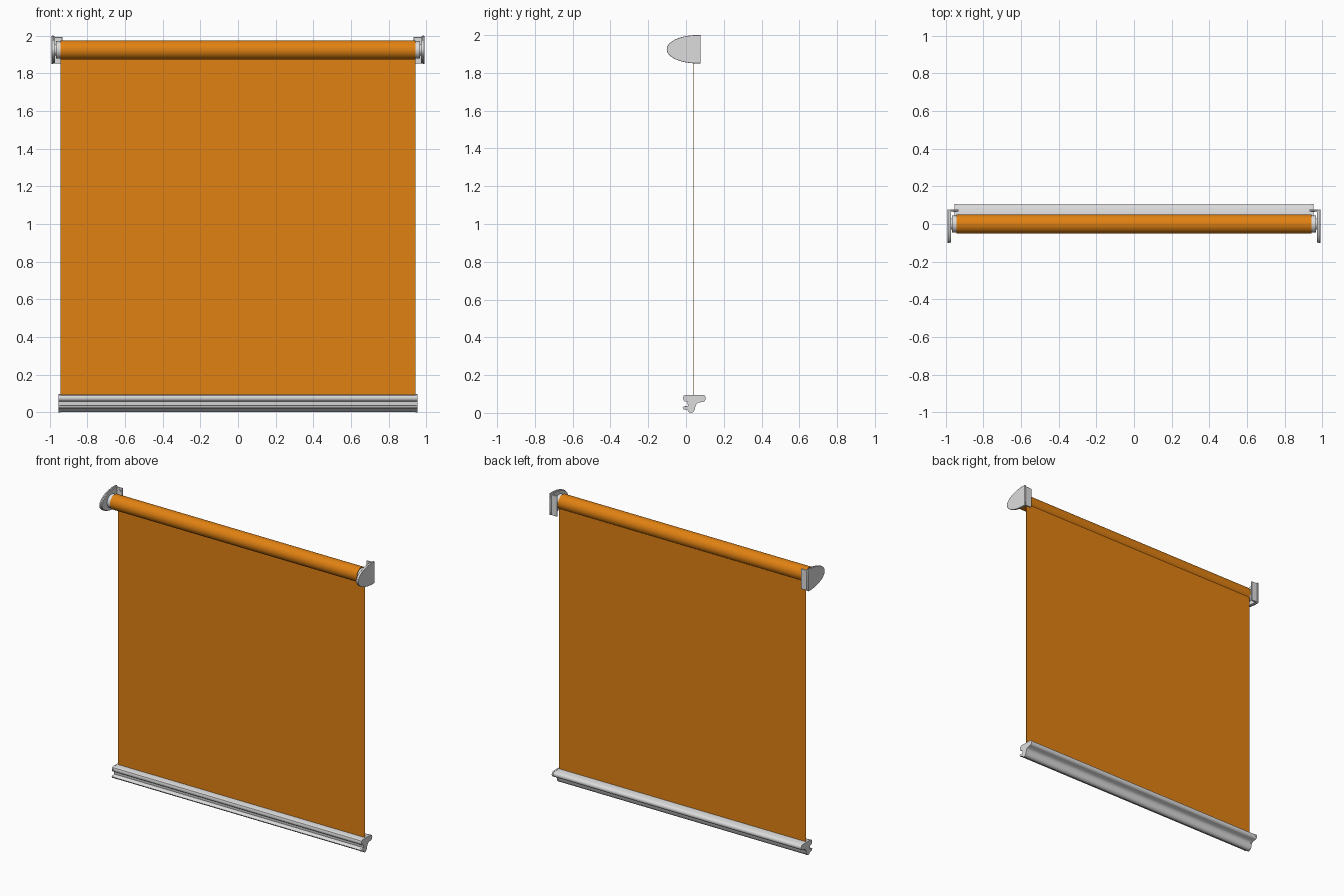
import bpy, bmesh, math

if "Cube" in bpy.data.objects:
    bpy.data.objects.remove(bpy.data.objects["Cube"])


def material(name, rgb):
    m = bpy.data.materials.new(name)
    m.diffuse_color = (*rgb, 1)
    m.use_nodes = True
    m.node_tree.nodes["Principled BSDF"].inputs["Base Color"].default_value = m.diffuse_color
    return m


ORANGE = material("orange fabric", (0.75, 0.22, 0.006))
GREY = material("light grey metal", (0.72, 0.72, 0.72))

ROLL_Z = 1.925


def prism(name, pts, x0, x1, mat, bevel=0.0, mirror=False, angle=35):
    """Extrude a (y, z) outline along x from x0 to x1."""
    bm = bmesh.new()
    face = bm.faces.new([bm.verts.new((x0, y, z)) for y, z in pts])
    ext = bmesh.ops.extrude_face_region(bm, geom=[face])
    verts = [g for g in ext["geom"] if isinstance(g, bmesh.types.BMVert)]
    bmesh.ops.translate(bm, verts=verts, vec=(x1 - x0, 0, 0))
    bmesh.ops.recalc_face_normals(bm, faces=bm.faces)
    me = bpy.data.meshes.new(name)
    bm.to_mesh(me)
    bm.free()
    me.materials.append(mat)
    ob = bpy.data.objects.new(name, me)
    bpy.context.collection.objects.link(ob)
    bpy.ops.object.select_all(action="DESELECT")
    ob.select_set(True)
    bpy.context.view_layer.objects.active = ob
    bpy.ops.object.shade_smooth_by_angle(angle=math.radians(angle))
    if bevel:
        b = ob.modifiers.new("bevel", "BEVEL")
        b.width, b.segments, b.limit_method = bevel, 2, "ANGLE"
        b.angle_limit = math.radians(50)
    if mirror:
        ob.modifiers.new("mirror", "MIRROR")
    return ob


def circle(r, y=0.0, z=ROLL_Z, n=64):
    return [(y + r * math.cos(2 * math.pi * i / n), z + r * math.sin(2 * math.pi * i / n))
            for i in range(n)]


def rect(y0, y1, z0, z1):
    return [(y0, z0), (y1, z0), (y1, z1), (y0, z1)]


def d_shape(inset=0.0, n=40):
    """Half ellipse pointing to the front with a flat back."""
    pts = [(0.06 - (0.162 - inset) * math.sin(math.pi * i / n),
            ROLL_Z + (0.075 - inset) * math.cos(math.pi * i / n)) for i in range(n + 1)]
    return pts + [(0.077 - inset, ROLL_Z - 0.075 + inset), (0.077 - inset, ROLL_Z + 0.075 - inset)]


def scaled(pts, s, c=(0.045, 0.055)):
    return [(c[0] + (y - c[0]) * s, c[1] + (z - c[1]) * s) for y, z in pts]


# Fabric roll and hanging sheet
prism("fabric_roll", circle(0.051), -0.943, 0.943, ORANGE)
prism("fabric_sheet", rect(0.037, 0.039, 0.085, ROLL_Z), -0.943, 0.943, ORANGE)

# Tube ends and bearing hubs
prism("tube_ends", circle(0.046), 0.93, 0.968, GREY, mirror=True)
prism("bearing_hubs", circle(0.03), 0.96, 0.98, GREY, mirror=True)

# Side brackets: outer cover, inner plate, wall flange, screws
prism("bracket_covers", d_shape(), 0.979, 0.99, GREY, 0.002, True)
prism("bracket_plates", d_shape(0.004), 0.971, 0.98, GREY, 0.001, True)
prism("wall_flanges", rect(0.067, 0.077, ROLL_Z - 0.073, ROLL_Z + 0.068),
      0.932, 0.978, GREY, 0.003, True)
for name, z in (("upper_screws", 1.972), ("lower_screws", 1.872)):
    bpy.ops.mesh.primitive_cylinder_add(vertices=20, radius=0.008, depth=0.004,
                                        location=(0, 0, 0), rotation=(0, 0, 0))
    ob = bpy.context.object
    ob.name = name
    for v in ob.data.vertices:
        x, y, h = v.co
        v.co = (0.95 + x, 0.066 + h, z + y)
    ob.data.flip_normals()
    ob.data.materials.append(GREY)
    ob.modifiers.new("mirror", "MIRROR")

# Bottom bar profile
BAR = [(0.025, 0.0), (0.038, 0.004), (0.046, 0.016), (0.049, 0.03), (0.054, 0.045),
       (0.065, 0.055), (0.09, 0.058), (0.101, 0.064), (0.105, 0.077), (0.101, 0.09),
       (0.09, 0.096), (0.0, 0.096), (-0.012, 0.091), (-0.016, 0.08), (-0.014, 0.067),
       (-0.005, 0.06), (0.008, 0.058), (0.01, 0.036), (-0.012, 0.034), (-0.018, 0.027),
       (-0.012, 0.018), (0.008, 0.014), (0.015, 0.004)]
prism("bottom_bar", scaled(BAR, 0.97), -0.944, 0.944, GREY, angle=45)
prism("bottom_bar_end_caps", BAR, 0.943, 0.953, GREY, mirror=True, angle=45)
